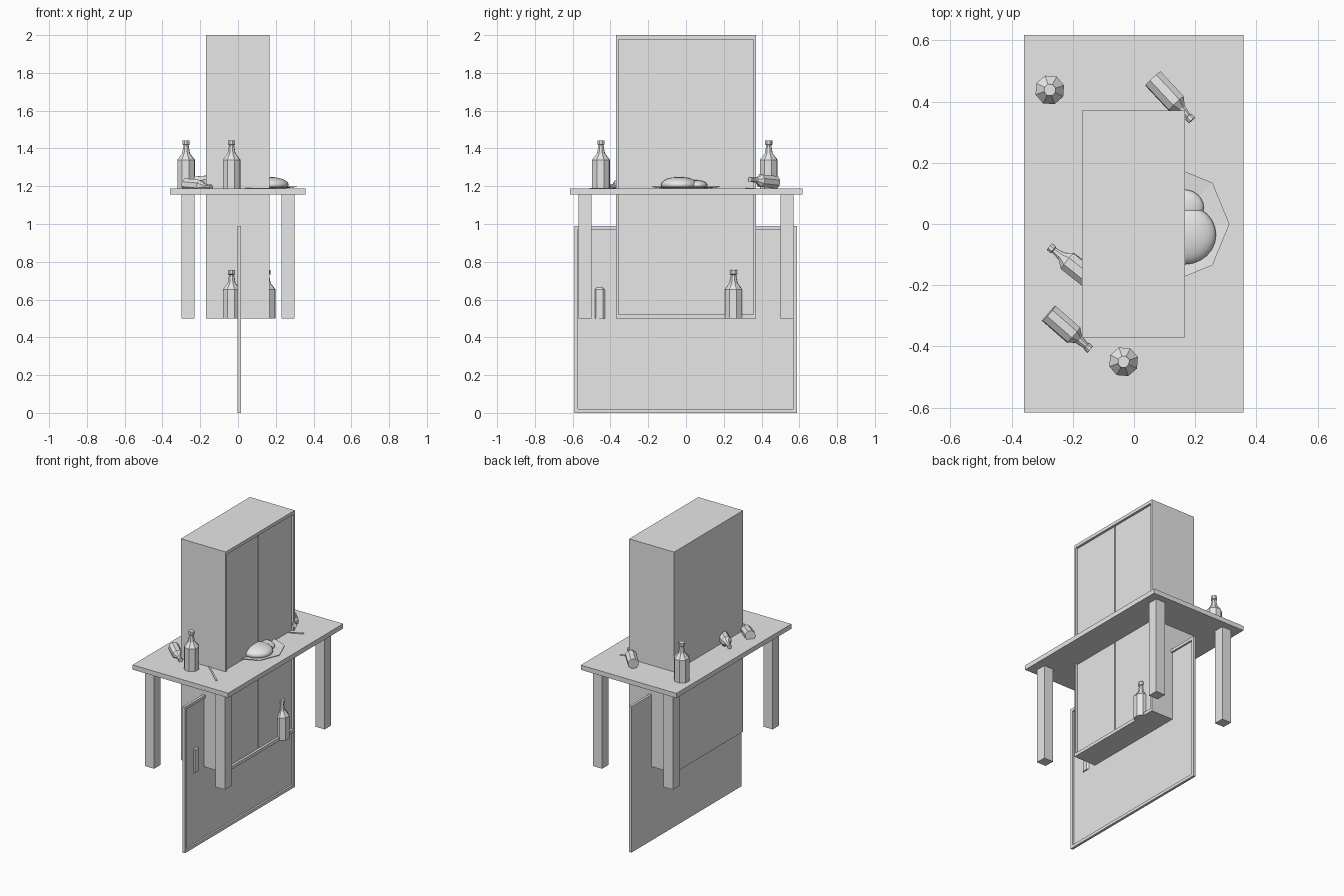
import bpy, bmesh
from math import pi, cos, sin
from mathutils import Vector, Matrix

cube = bpy.data.objects.get("Cube")
if cube:
    bpy.data.objects.remove(cube, do_unlink=True)

grey = bpy.data.materials.new("light_grey")
grey.use_nodes = True
grey.diffuse_color = (0.8, 0.8, 0.8, 1)
grey.node_tree.nodes["Principled BSDF"].inputs["Base Color"].default_value = (0.8, 0.8, 0.8, 1)


def finish(name, bm, smooth=False):
    bmesh.ops.recalc_face_normals(bm, faces=bm.faces)
    for f in bm.faces:
        f.smooth = smooth
    mesh = bpy.data.meshes.new(name)
    bm.to_mesh(mesh)
    bm.free()
    mesh.materials.append(grey)
    ob = bpy.data.objects.new(name, mesh)
    bpy.context.collection.objects.link(ob)
    return ob


def add_box(bm, lo, hi):
    lo, hi = Vector(lo), Vector(hi)
    m = Matrix.Translation((lo + hi) / 2) @ Matrix.Diagonal((*(hi - lo), 1))
    return bmesh.ops.create_cube(bm, size=1, matrix=m)["verts"]


def box(name, lo, hi):
    bm = bmesh.new()
    add_box(bm, lo, hi)
    return finish(name, bm)


def framed_board(name, lo, hi, border_y, border_z, depth):
    """Box whose +x side is recessed behind a thin raised border."""
    bm = bmesh.new()
    add_box(bm, lo, hi)
    front = max(bm.faces, key=lambda f: f.calc_center_median().x)
    mid = front.calc_center_median()
    bmesh.ops.inset_individual(bm, faces=[front], thickness=0.005)
    for v in front.verts:
        v.co.y = hi[1] - border_y if v.co.y > mid.y else lo[1] + border_y
        v.co.z = hi[2] - border_z if v.co.z > mid.z else lo[2] + border_z
    inner = bmesh.ops.extrude_discrete_faces(bm, faces=[front])["faces"][0]
    for v in inner.verts:
        v.co.x -= depth
    return finish(name, bm)


def lathe(bm, profile, sides, turn=0.0):
    rings = [[bm.verts.new((r * cos(turn + 2 * pi * i / sides),
                            r * sin(turn + 2 * pi * i / sides), z))
              for i in range(sides)] for r, z in profile]
    for a, b in zip(rings, rings[1:]):
        for i in range(sides):
            j = (i + 1) % sides
            bm.faces.new((a[i], a[j], b[j], b[i]))
    bm.faces.new(rings[0][::-1])
    bm.faces.new(rings[-1])


BOTTLE = [(0.049, 0), (0.049, 0.153), (0.022, 0.187), (0.014, 0.23),
          (0.02, 0.234), (0.02, 0.256)]


def bottle(name, base, mouth=None, scale=1.0):
    """Eight-sided bottle; stands upright unless a mouth direction is given."""
    bm = bmesh.new()
    lathe(bm, BOTTLE, 8, pi / 10)
    axis = Vector(mouth) - Vector(base) if mouth else Vector((0, 0, 1))
    rot = axis.to_track_quat('Z', 'Y').to_matrix().to_4x4()
    bm.transform(Matrix.Translation(base) @ rot @ Matrix.Scale(scale, 4))
    return finish(name, bm)


def strip(name, start, end, width, z):
    """Thin flat piece of cutlery lying between two points."""
    bm = bmesh.new()
    a, b = Vector((*start, z)), Vector((*end, z))
    d = b - a
    add_box(bm, (0, -width / 2, 0), (d.length, width / 2, 0.004))
    bm.transform(Matrix.Translation(a) @ d.to_track_quat('X', 'Z').to_matrix().to_4x4())
    return finish(name, bm)


# Cabinet with recessed double doors and a dark centre gap
framed_board("cabinet", (-0.17, -0.37, 0.5), (0.167, 0.37, 2.0), 0.012, 0.022, 0.022)
for side, y0, y1 in (("right", -0.358, -0.003), ("left", 0.003, 0.358)):
    box("cabinet_door_" + side, (0.14, y0, 0.523), (0.152, y1, 1.977))

# Upright panel with a raised border
framed_board("back_panel", (-0.002, -0.59, 0), (0.015, 0.587, 0.99), 0.018, 0.02, 0.012)

# Table
TOP = 1.187
box("table_top", (-0.36, -0.615, 1.155), (0.357, 0.617, TOP))
for sx, nx in ((-1, "right"), (1, "left")):
    for sy, ny in ((-1, "front"), (1, "back")):
        x, y = sx * 0.265, sy * 0.535
        box(f"table_leg_{ny}_{nx}", (x - 0.035, y - 0.035, 0.5), (x + 0.035, y + 0.035, 1.155))

# Standing bottles
bottle("bottle_back", (-0.275, 0.438, TOP))
bottle("bottle_front", (-0.034, -0.45, TOP))
bottle("bottle_low_front", (-0.034, -0.455, 0.5))
bottle("bottle_low_door", (0.152, 0.252, 0.5))

# Lying bottles
bottle("bottle_lying_back", (0.062, 0.475, 1.221), (0.19, 0.338, 1.236), 0.73)
bottle("bottle_lying_front", (-0.278, -0.292, 1.209), (-0.16, -0.395, 1.198), 0.7)
bottle("bottle_lying_side", (-0.13, -0.19, 1.226), (-0.265, -0.083, 1.215), 0.73)

# Plate
bm = bmesh.new()
lathe(bm, [(0.11, 0), (0.19, 0.009), (0.19, 0.012), (0.11, 0.004)], 8)
bm.transform(Matrix.Translation((0.122, 0, TOP)))
finish("plate", bm)

# Roast on the plate
for name, centre, radii in (
        ("roast_body", (0.165, -0.035, 1.208), (0.103, 0.097, 0.041)),
        ("roast_end", (0.16, 0.055, 1.206), (0.068, 0.058, 0.026))):
    bm = bmesh.new()
    bmesh.ops.create_uvsphere(bm, u_segments=24, v_segments=14, radius=1)
    bm.transform(Matrix.Translation(centre) @ Matrix.Diagonal((*radii, 1)))
    finish(name, bm, smooth=True)

# Cutlery
strip("knife", (0.04, -0.365), (0.195, -0.508), 0.011, TOP)
strip("fork", (0.16, 0.32), (0.242, 0.359), 0.011, TOP)
